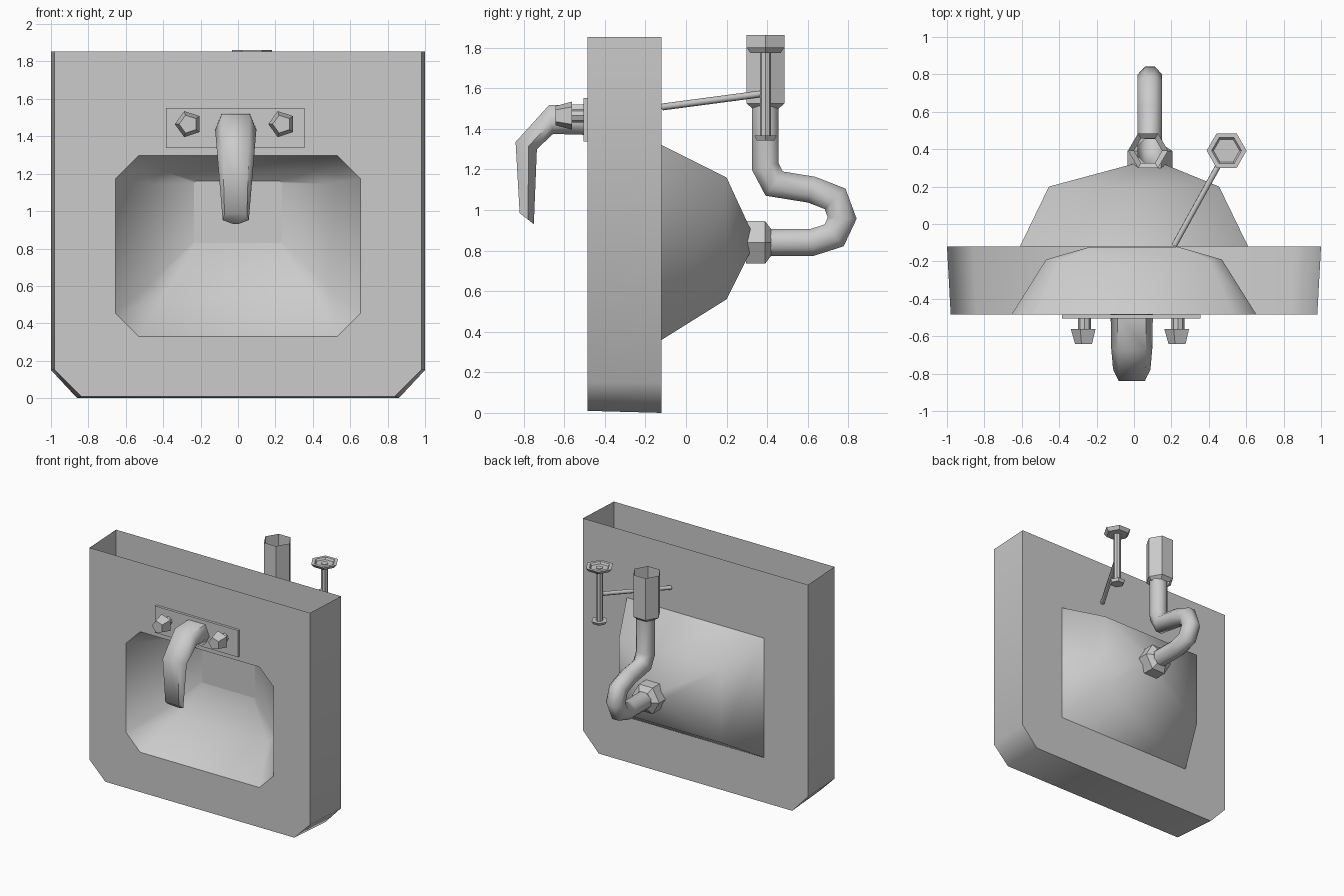
import bpy, bmesh, math
from mathutils import Vector

cube = bpy.data.objects.get("Cube")
if cube:
    bpy.data.objects.remove(cube, do_unlink=True)

grey = bpy.data.materials.new("ceramic_grey")
grey.use_nodes = True
COL = (0.6, 0.6, 0.6, 1)
grey.diffuse_color = COL
grey.node_tree.nodes["Principled BSDF"].inputs["Base Color"].default_value = COL


def finish(name, bm, angle=40, flip=False):
    """Turn a bmesh into a shaded, coloured object."""
    bmesh.ops.recalc_face_normals(bm, faces=bm.faces)
    if flip:
        bmesh.ops.reverse_faces(bm, faces=bm.faces)
    me = bpy.data.meshes.new(name)
    bm.to_mesh(me)
    bm.free()
    me.materials.append(grey)
    me.shade_smooth()
    me.set_sharp_from_angle(angle=math.radians(angle))
    ob = bpy.data.objects.new(name, me)
    bpy.context.collection.objects.link(ob)
    return ob


def skin(bm, rings, closed=True):
    """Join equal-length point rings with quads; return the vertex rings."""
    vr = [[bm.verts.new(p) for p in r] for r in rings]
    n = len(vr[0])
    for a, b in zip(vr, vr[1:]):
        for i in range(n if closed else n - 1):
            j = (i + 1) % n
            bm.faces.new((a[i], a[j], b[j], b[i]))
    return vr


def loft(name, rings, cap0=True, cap1=True, angle=40, flip=False):
    bm = bmesh.new()
    vr = skin(bm, rings)
    if cap0:
        bm.faces.new(vr[0])
    if cap1:
        bm.faces.new(vr[-1])
    return finish(name, bm, angle, flip)


def lathe(name, centre, axis, profile, sides, phase=0.0, **kw):
    """Many-sided turned part: profile is (position along axis, radius)."""
    cx, cy, cz = centre
    rings = []
    for t, r in profile:
        ring = []
        for k in range(sides):
            a = phase + 2 * math.pi * k / sides
            u, v = r * math.cos(a), r * math.sin(a)
            ring.append((cx + u, t, cz + v) if axis == 'y' else (cx + u, cy + v, t))
        rings.append(ring)
    return loft(name, rings, **kw)


def tube(name, path, radius, sides, **kw):
    """Mitred tube along a path."""
    pts = [Vector(p) for p in path]
    rings = []
    for i, p in enumerate(pts):
        d0 = (p - pts[max(i - 1, 0)]).normalized()
        d1 = (pts[min(i + 1, len(pts) - 1)] - p).normalized()
        t = (d0 + d1).normalized()
        side = Vector((1, 0, 0))
        side = (side - t * side.dot(t)).normalized()
        up = t.cross(side)
        mitre = 1 / max(t.dot(d1 if d1.length else d0), 0.7)
        rings.append([p + radius * (side * math.cos(a) + up * math.sin(a) * mitre)
                      for a in [2 * math.pi * (k + 0.5) / sides for k in range(sides)]])
    return loft(name, rings, **kw)


def octagon(y, w, z0, z1, c):
    """Chamfered rectangle in the xz plane."""
    return [(-w, y, z0 + c), (-w + c, y, z0), (w - c, y, z0), (w, y, z0 + c),
            (w, y, z1 - c), (w - c, y, z1), (-w + c, y, z1), (-w, y, z1 - c)]


def rectangle(y, x0, x1, z0, z1):
    return [(x0, y, z0), (x1, y, z0), (x1, y, z1), (x0, y, z1)]


# Basin body: shell open at the top, with an opening for the bowl in front
FRONT, BACK, TOP = -0.485, -0.12, 1.853


def outline(y, w, z0, c):
    return [(-w, y, TOP), (-w, y, 0.15), (-w + c, y, z0),
            (w - c, y, z0), (w, y, 0.15), (w, y, TOP)]


bm = bmesh.new()
rim = octagon(FRONT, 0.655, 0.33, 1.298, 0.125)
front, back = skin(bm, [outline(FRONT, 0.98, 0.01, 0.14),
                        outline(BACK, 1.0, 0.0, 0.14)], closed=False)
bm.faces.new(back)
hole = [bm.verts.new(p) for p in rim]
edges = []
for loop in (front, hole):
    for i, v in enumerate(loop):
        pair = (v, loop[(i + 1) % len(loop)])
        edges.append(bm.edges.get(pair) or bm.edges.new(pair))
bmesh.ops.triangle_fill(bm, edges=edges, use_beauty=True)
finish("basin_body", bm, 50)

# Bowl: inner surface ending on the back wall, and outer shell behind it
loft("bowl_inside", [rim, octagon(-0.19, 0.47, 0.54, 1.215, 0.07),
                     octagon(BACK - 0.002, 0.235, 0.83, 1.16, 0.01)],
     cap0=False, cap1=False, angle=180, flip=True)
loft("bowl_outside", [rectangle(BACK, -0.61, 0.61, 0.36, 1.32),
                      rectangle(0.2, -0.455, 0.455, 0.56, 1.16),
                      rectangle(0.325, 0.01, 0.15, 0.81, 0.89)],
     cap0=False, angle=180)

# Tap plate and two five-sided knobs
loft("tap_plate", [rectangle(y, -0.385, 0.355, 1.337, 1.552) for y in (-0.505, FRONT)])
for side, x in (("right", -0.265), ("left", 0.235)):
    lathe(side + "_knob_stem", (x, 0, 1.465), 'y', [(-0.565, 0.034), (-0.5, 0.034)], 8)
    lathe(side + "_knob", (x, 0, 1.465), 'y', [(-0.642, 0.05), (-0.562, 0.073)],
          5, phase=math.pi)

# Spout: (outer y, z), (inner y, z), half widths at outer, middle and inner
spout = [((-0.48, 1.522), (-0.48, 1.37), 0.075, 0.113, 0.08),
         ((-0.675, 1.517), (-0.655, 1.375), 0.075, 0.11, 0.06),
         ((-0.84, 1.335), (-0.735, 1.30), 0.07, 0.10, 0.05),
         ((-0.82, 0.985), (-0.75, 0.93), 0.06, 0.07, 0.012)]
rings = []
for (yo, zo), (yi, zi), a, b, c in spout:
    ym, zm = yo + (yi - yo) * 0.6, zo + (zi - zo) * 0.6
    cx = -0.012
    rings.append([(cx - a, yo, zo), (cx + a, yo, zo), (cx + b, ym, zm),
                  (cx + c, yi, zi), (cx - c, yi, zi), (cx - b, ym, zm)])
loft("spout", rings, angle=65)

# Drain: nut, curved trap pipe and open coupling above it
DX = 0.085
lathe("drain_nut", (DX, 0, 0.84), 'y', [(0.295, 0.121), (0.39, 0.121), (0.42, 0.075)], 6,
      angle=25)
trap = [(0.40, 0.84), (0.62, 0.84), (0.73, 0.875), (0.77, 0.96), (0.735, 1.055),
        (0.62, 1.1), (0.435, 1.13), (0.39, 1.215), (0.39, 1.53)]
tube("trap_pipe", [(DX, y, z) for y, z in trap], 0.071, 8, cap1=False, angle=60)
lathe("pipe_coupling", (0.075, 0.392, 0), 'z',
      [(1.50, 0.075), (1.525, 0.107), (1.862, 0.107)], 6, cap0=False, cap1=False, angle=25)

# Valve: stem with dished handwheel, foot and control rod
VX, VY = 0.495, 0.392
lathe("valve_stem", (VX, VY, 0), 'z', [(1.36, 0.027), (1.79, 0.027)], 8)
lathe("valve_handwheel", (VX, VY, 0), 'z',
      [(1.773, 0.085), (1.80, 0.107), (1.80, 0.08), (1.785, 0.07)], 6, angle=25)
lathe("valve_foot", (VX, VY, 0), 'z', [(1.343, 0.05), (1.366, 0.063)], 6, angle=25)
tube("control_rod", [(0.215, -0.115, 1.508), (VX, VY, 1.575)], 0.017, 6, angle=65)
